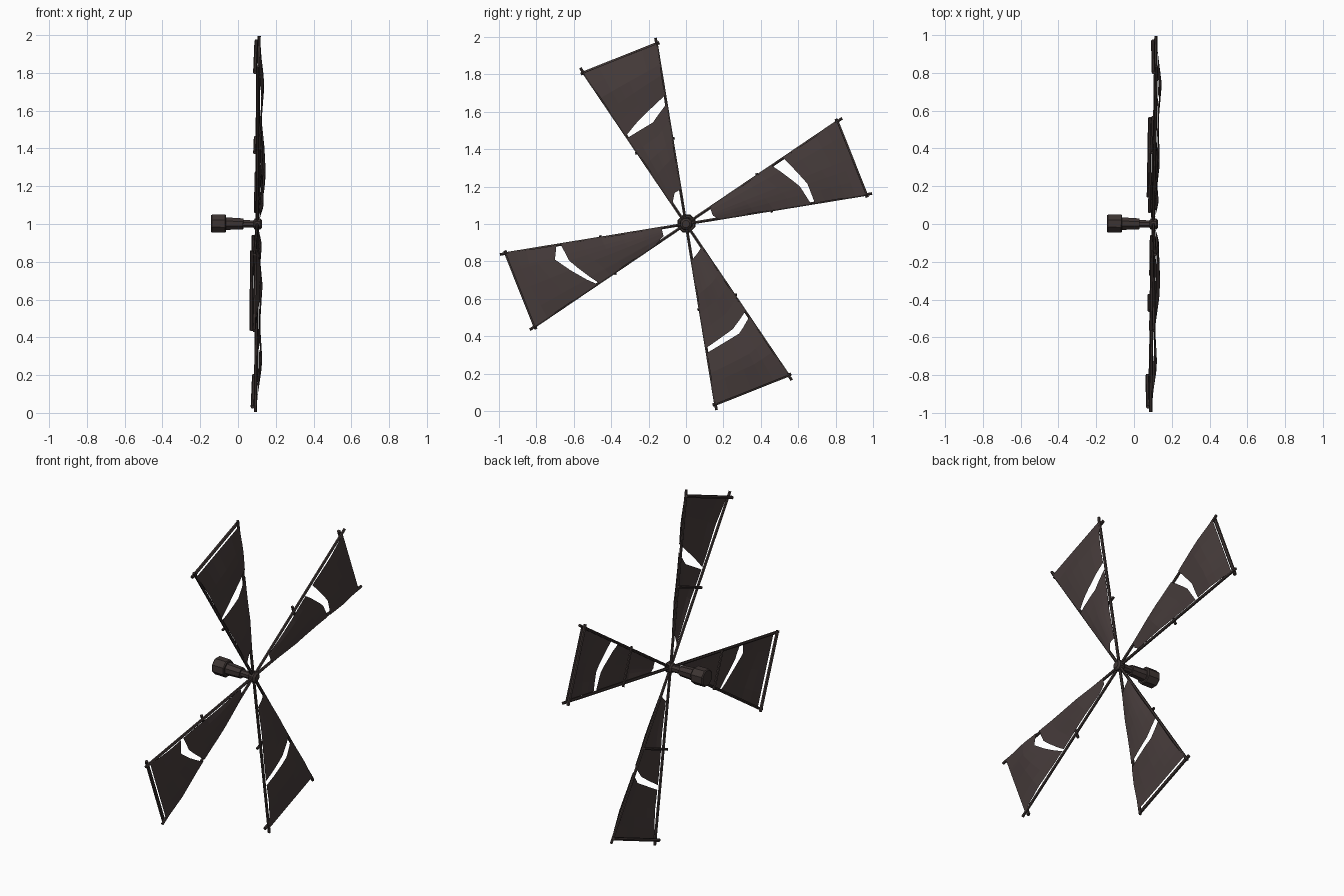
import bpy, bmesh, math
from mathutils import Vector

if "Cube" in bpy.data.objects:
    bpy.data.objects.remove(bpy.data.objects["Cube"])

HALF = math.radians(12.4)      # half angle between the two spars of a blade
FIRST = math.radians(21.7)     # direction of the first blade
END = 0.953                    # distance of the end bar from the hub


def material(name, rgb):
    m = bpy.data.materials.new(name)
    m.diffuse_color = (*rgb, 1)
    m.use_nodes = True
    m.node_tree.nodes["Principled BSDF"].inputs["Base Color"].default_value = m.diffuse_color
    return m


WOOD = material("dark wood", (0.046, 0.034, 0.032))
CLOTH = material("brown cloth", (0.062, 0.045, 0.044))


def place(x, y, z):
    # rotor plane leans very slightly; hub centre sits at z = 1
    return Vector((x + 0.012 * (y + z), y - 0.012 * (x - 0.1), z + 1 - 0.012 * (x - 0.1)))


def finish(bm, name, mat):
    me = bpy.data.meshes.new(name)
    bm.to_mesh(me)
    bm.free()
    me.materials.append(mat)
    ob = bpy.data.objects.new(name, me)
    bpy.context.collection.objects.link(ob)
    return ob


def beam(bm, a, b, r, sides=6):
    d = (b - a).normalized()
    s = d.cross(Vector((1, 0, 0))).normalized()
    t = d.cross(s)
    rings = []
    for p in (a, b):
        rings.append([bm.verts.new(p + r * (math.cos(k) * s + math.sin(k) * t))
                      for k in [2 * math.pi * (i + 0.5) / sides for i in range(sides)]])
    for i in range(sides):
        j = (i + 1) % sides
        bm.faces.new((rings[0][i], rings[0][j], rings[1][j], rings[1][i]))
    bm.faces.new(rings[0][::-1])
    bm.faces.new(rings[1])
    bmesh.ops.recalc_face_normals(bm, faces=bm.faces)


def lathe(name, profile, sides=8):
    # stepped eight-sided turning along x
    bm = bmesh.new()
    rings = [[bm.verts.new(place(x, r * math.cos(k), r * math.sin(k)))
              for k in [2 * math.pi * (i + 0.5) / sides for i in range(sides)]]
             for x, r in profile]
    for a, b in zip(rings, rings[1:]):
        for i in range(sides):
            j = (i + 1) % sides
            bm.faces.new((a[i], a[j], b[j], b[i]))
    bm.faces.new(rings[0])
    bm.faces.new(rings[-1])
    bmesh.ops.recalc_face_normals(bm, faces=bm.faces)
    return finish(bm, name, WOOD)


def interp(pts, t):
    for (a, fa), (b, fb) in zip(pts, pts[1:]):
        if t <= b:
            return fa + (fb - fa) * max(0, (t - a) / (b - a))
    return pts[-1][1]


# how far the cloth bellies forward along the blade
BELLY = [(0.1, 0), (0.36, 0.024), (0.5, 0.014), (0.62, 0.014), (0.8, 0.026), (0.953, 0)]

# axle and hub
lathe("axle", [(-0.143, 0.046), (-0.138, 0.051), (-0.068, 0.051), (-0.063, 0.046),
               (-0.063, 0.036), (0.028, 0.031), (0.028, 0.021), (0.095, 0.021)])
lathe("hub", [(0.082, 0.022), (0.09, 0.032), (0.118, 0.032), (0.128, 0.02)])

# ragged edges of the cloth per blade (y, z from hub): hub end, tear inner, tear outer
RAGGED = [
    [[(.17, .03), (.144, .045), (.13, .083)],
     [(.665, .115), (.61, .20), (.46, .31)],
     [(.69, .11), (.65, .215), (.54, .305)]],
    [[(-.032, .184), (-.059, .168), (-.08, .10)],
     [(-.112, .639), (-.176, .543), (-.307, .463)],
     [(-.118, .685), (-.262, .543), (-.318, .473)]],
    [[(-.125, -.035), (-.12, -.065), (-.16, -.105)],
     [(-.665, -.12), (-.625, -.195), (-.465, -.315)],
     [(-.69, -.12), (-.70, -.19), (-.475, -.322)]],
    [[(.035, -.19), (.055, -.165), (.075, -.125)],
     [(.115, -.66), (.25, -.562), (.31, -.47)],
     [(.11, -.69), (.285, -.585), (.32, -.505)]],
]

for n, ragged in enumerate(RAGGED):
    ang = FIRST + n * math.pi / 2
    ca, sa = math.cos(ang), math.sin(ang)

    def at(x, u, v):
        return place(x, u * ca - v * sa, u * sa + v * ca)

    # spars and cross bars
    bm = bmesh.new()
    for s in (-1, 1):
        beam(bm, at(0.102, 0, 0),
             at(0.102, 1.008 * math.cos(HALF), s * 1.008 * math.sin(HALF)), 0.0085)
    for u, w, r in ((0.45, 0.113, 0.008), (END, 0.226, 0.01)):
        beam(bm, at(0.087, u, -w), at(0.087, u, w), r)
    finish(bm, f"blade_frame_{n + 1}", WOOD)

    # cloth edges in blade space, as (side -1..1, distance) polylines
    edges = []
    for line in ragged:
        pts = []
        for k, (y, z) in enumerate(line):
            u, v = y * ca + z * sa, z * ca - y * sa
            side = v / (u * math.tan(HALF))
            pts.append(((-1, side, 1)[k], u))
        edges.append(pts)
    edges.append([(-1, END), (1, END)])

    bm = bmesh.new()
    for inner, outer in ((edges[0], edges[1]), (edges[2], edges[3])):
        cols = sorted({-1, -0.6, 0, 0.6, 1} | {inner[1][0], outer[1][0]} - {2})
        rows = 5
        grid = []
        for t in cols:
            a, b = interp(inner, t), interp(outer, t)
            col = []
            for i in range(rows + 1):
                u = a + (b - a) * i / rows
                x = 0.109 + interp(BELLY, u) * (0.45 + 0.55 * (1 - t * t))
                col.append(bm.verts.new(at(x, u, t * u * math.tan(HALF))))
            grid.append(col)
        for c, d in zip(grid, grid[1:]):
            for i in range(rows):
                bm.faces.new((c[i], c[i + 1], d[i + 1], d[i]))
    finish(bm, f"torn_sail_{n + 1}", CLOTH)
